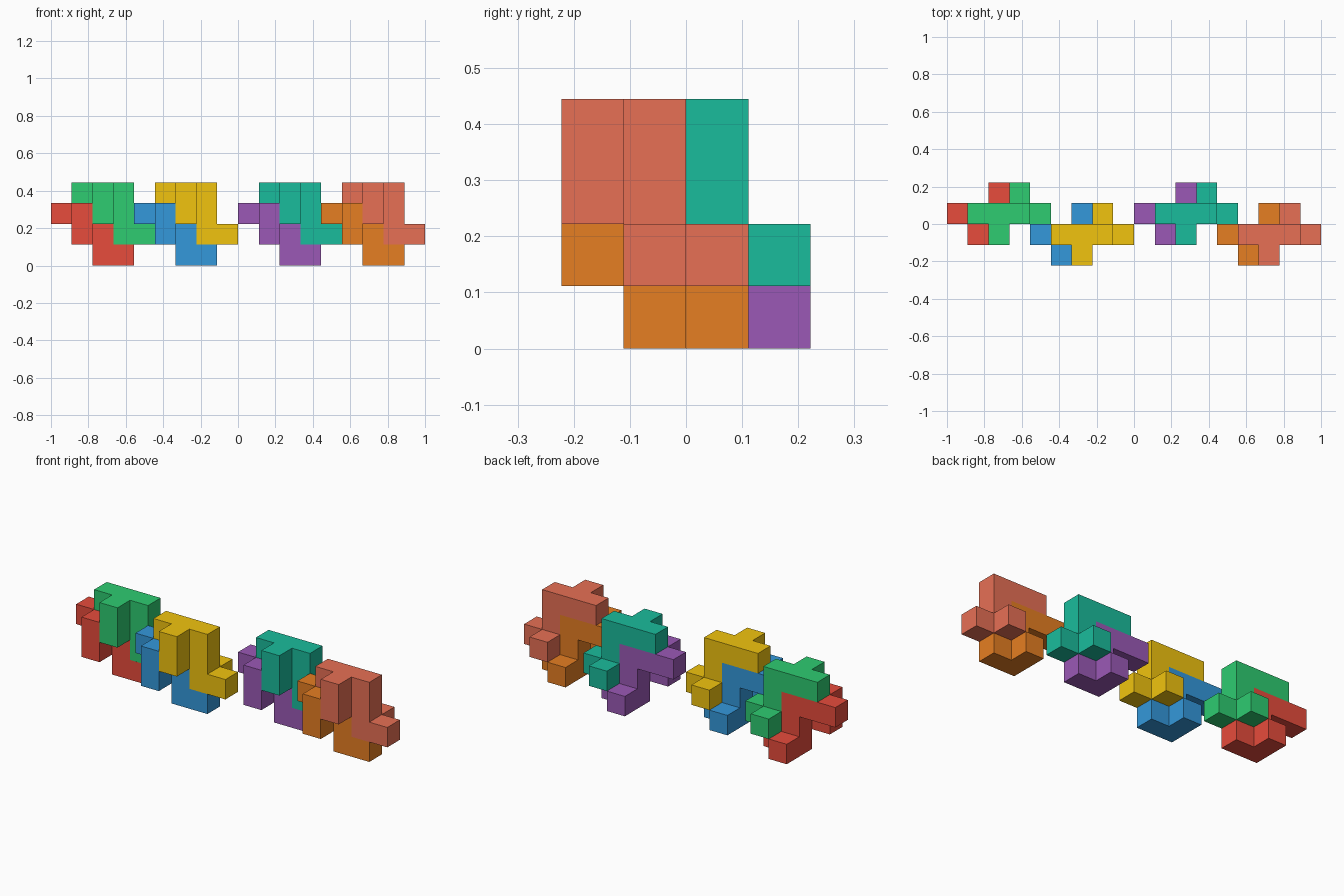
import bpy, bmesh
from mathutils import Vector

if "Cube" in bpy.data.objects:
    bpy.data.objects.remove(bpy.data.objects["Cube"])

U = 1 / 9  # edge length of one cube cell

# Nine-cell hooked shape shared by every piece
CELLS = [(0, 0, 2), (1, 0, 2), (2, 0, 2), (2, 0, 1), (2, 0, 0),
         (3, 0, 0), (2, 1, 0), (1, -1, 2), (1, -1, 1)]


def linear(c):
    c /= 255
    return c / 12.92 if c <= 0.04045 else ((c + 0.055) / 1.055) ** 2.4


def block_piece(name, offset, rgb):
    """Join the cells into one solid, keeping only the outer faces."""
    bm = bmesh.new()
    filled = set(CELLS)
    for cell in CELLS:
        for axis in range(3):
            for side in (-1, 1):
                n = [0, 0, 0]
                n[axis] = side
                if tuple(a + b for a, b in zip(cell, n)) in filled:
                    continue
                n = Vector(n)
                u = Vector([0, 0, 0])
                u[(axis + 1) % 3] = 1
                v = n.cross(u)
                mid = Vector(cell) + Vector((0.5, 0.5, 0.5)) + n / 2
                corners = [mid + (u * a + v * b) / 2
                           for a, b in ((-1, -1), (1, -1), (1, 1), (-1, 1))]
                bm.faces.new([bm.verts.new((c + Vector(offset)) * U) for c in corners])
    bmesh.ops.remove_doubles(bm, verts=bm.verts[:], dist=1e-4)
    bmesh.ops.dissolve_limit(bm, angle_limit=0.01, verts=bm.verts[:], edges=bm.edges[:])
    bmesh.ops.recalc_face_normals(bm, faces=bm.faces[:])
    mesh = bpy.data.meshes.new(name)
    bm.to_mesh(mesh)
    bm.free()
    mat = bpy.data.materials.new(name + "_paint")
    mat.diffuse_color = (*[linear(c) for c in rgb], 1)
    mat.use_nodes = True
    mat.node_tree.nodes["Principled BSDF"].inputs["Base Color"].default_value = mat.diffuse_color
    mesh.materials.append(mat)
    bpy.context.collection.objects.link(bpy.data.objects.new(name, mesh))


# Interlocked pairs along x: (x, y) of the pair, then lower and upper piece
PAIRS = [
    ((-9, 0), ("red", (231, 76, 60)), ("green", (46, 204, 113))),
    ((-5, -1), ("blue", (52, 152, 219)), ("yellow", (241, 196, 15))),
    ((0, 0), ("purple", (155, 89, 182)), ("teal", (26, 188, 156))),
    ((4, -1), ("orange", (230, 126, 34)), ("coral", (231, 112, 85))),
]
for (x, y), low, high in PAIRS:
    block_piece(low[0] + "_lower_piece", (x, y, 0), low[1])
    block_piece(high[0] + "_upper_piece", (x + 1, y, 1), high[1])
